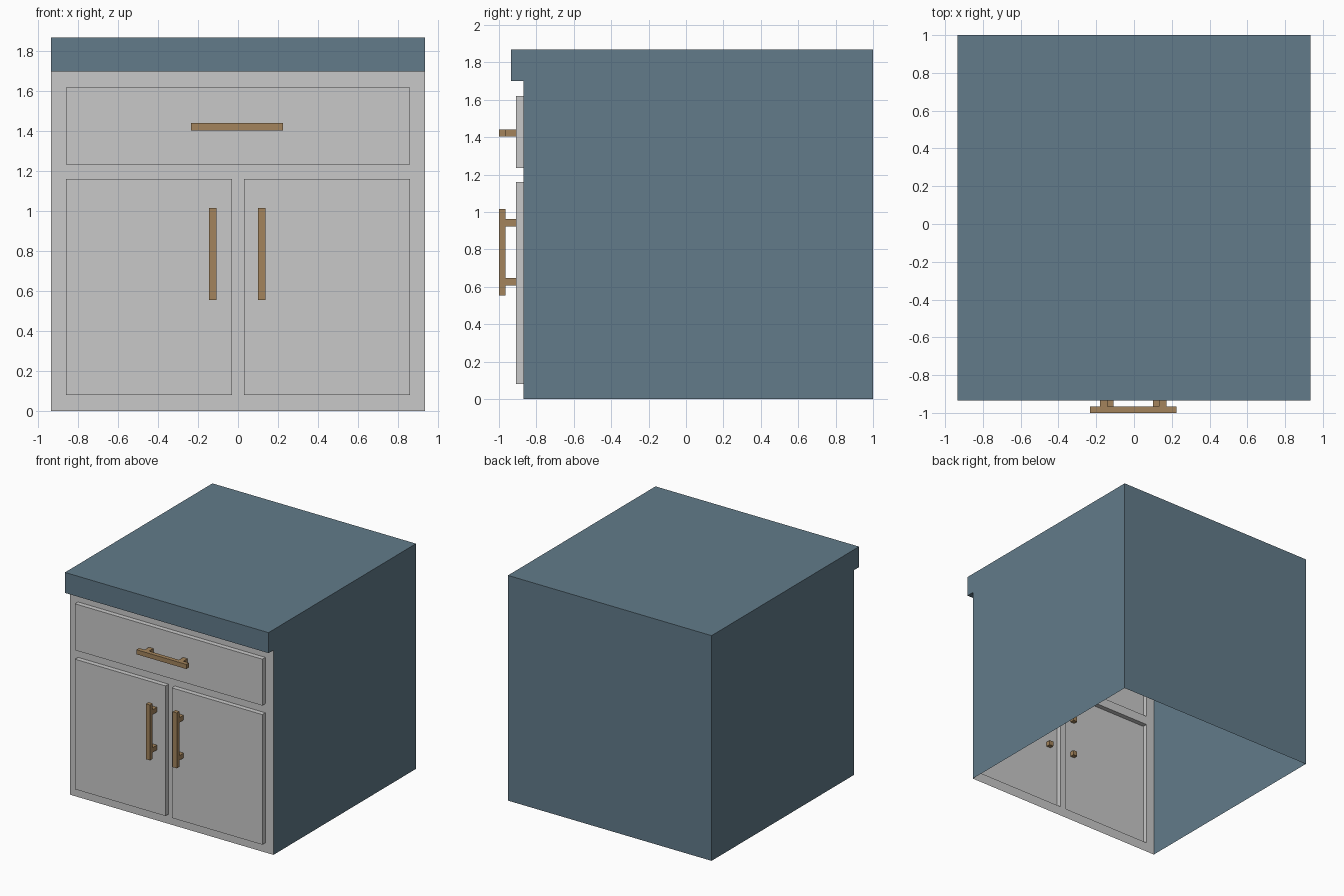
import bpy, bmesh

if "Cube" in bpy.data.objects:
    bpy.data.objects.remove(bpy.data.objects["Cube"])


def material(name, rgb):
    m = bpy.data.materials.new(name)
    m.diffuse_color = (*rgb, 1.0)
    m.use_nodes = True
    m.node_tree.nodes["Principled BSDF"].inputs["Base Color"].default_value = m.diffuse_color
    return m


BLUE = material("slate blue", (0.122, 0.198, 0.254))
GREY = material("light grey", (0.584, 0.584, 0.584))
BRASS = material("dull brass", (0.366, 0.231, 0.107))

W = 0.935        # half width
FRONT = -0.87    # plane of the face frame


def finish(bm, name, mat):
    me = bpy.data.meshes.new(name)
    bm.to_mesh(me)
    bm.free()
    me.materials.append(mat)
    ob = bpy.data.objects.new(name, me)
    bpy.context.collection.objects.link(ob)
    return ob


# Cabinet shell with overhanging counter: side profile swept across x, open at the bottom
bm = bmesh.new()
profile = [(FRONT, 0), (FRONT, 1.70), (-0.935, 1.70), (-0.935, 1.87), (1, 1.87), (1, 0)]
left = [bm.verts.new((-W, y, z)) for y, z in profile]
right = [bm.verts.new((W, y, z)) for y, z in profile]
bm.faces.new(left)
bm.faces.new(right[::-1])
for i in range(1, len(profile) - 1):
    bm.faces.new((left[i], left[i + 1], right[i + 1], right[i]))
bmesh.ops.recalc_face_normals(bm, faces=bm.faces[:])
finish(bm, "cabinet_shell", BLUE)

# Face frame sheet with drawer and doors pushed out of it
bm = bmesh.new()
xs = [-W, -0.86, -0.03, 0.03, 0.86, W]
zs = [0, 0.08, 1.16, 1.235, 1.62, 1.70]
grid = [[bm.verts.new((x, FRONT, z)) for x in xs] for z in zs]
cell = {}
for r in range(5):
    for c in range(5):
        cell[r, c] = bm.faces.new((grid[r][c], grid[r][c + 1],
                                   grid[r + 1][c + 1], grid[r + 1][c]))
for group in ([(3, 1), (3, 2), (3, 3)], [(1, 1)], [(1, 3)]):
    faces = [cell[k] for k in group]
    res = bmesh.ops.extrude_face_region(bm, geom=faces)
    moved = [g for g in res["geom"] if isinstance(g, bmesh.types.BMVert)]
    bmesh.ops.translate(bm, verts=moved, vec=(0, -0.04, 0))
    old = [f for f in faces if f.is_valid]
    bmesh.ops.delete(bm, geom=old, context='FACES')
finish(bm, "drawer_and_door_front", GREY)


def box(bm, lo, hi):
    vs = bmesh.ops.create_cube(bm, size=1)["verts"]
    for v in vs:
        v.co = [(a + b) / 2 + t * (b - a) for a, b, t in zip(lo, hi, v.co)]


def handle(name, x, z, vertical):
    """Square bar on two posts that pass through the panel."""
    bm = bmesh.new()

    def piece(along, half, t, y0, y1):
        dx, dz = (t, half) if vertical else (half, t)
        cx, cz = (x, z + along) if vertical else (x + along, z)
        box(bm, (cx - dx, y0, cz - dz), (cx + dx, y1, cz + dz))

    piece(0, 0.23, 0.019, -1.0, -0.965)
    for s in (-1, 1):
        piece(s * 0.157, 0.02, 0.019, -0.965, -0.873)
    finish(bm, name, BRASS)


# Pull handles
handle("drawer_handle", -0.004, 1.422, False)
handle("left_door_handle", -0.127, 0.785, True)
handle("right_door_handle", 0.119, 0.785, True)
